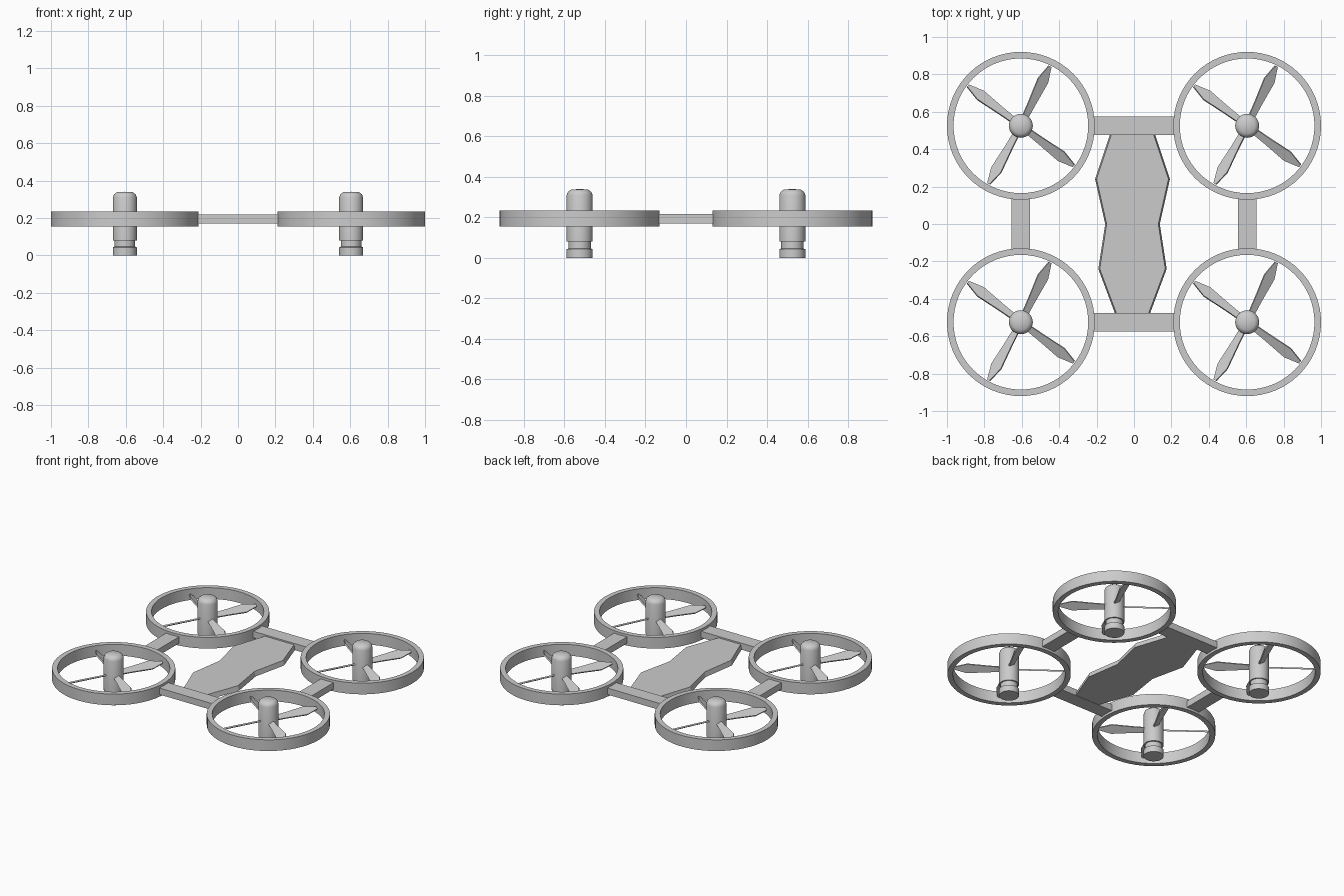
import bpy
import bmesh
from math import cos, sin, radians, tau
from mathutils import Matrix, Vector

cube = bpy.data.objects.get("Cube")
if cube:
    bpy.data.objects.remove(cube)

grey = bpy.data.materials.new("light_grey")
grey.use_nodes = True
grey.diffuse_color = (0.6, 0.6, 0.6, 1)
grey.node_tree.nodes["Principled BSDF"].inputs["Base Color"].default_value = (0.6, 0.6, 0.6, 1)

ROTOR_X, ROTOR_Y, MID_Z = 0.605, 0.525, 0.194


def finish(name, bm, location=(0, 0, 0), smooth=False):
    bmesh.ops.recalc_face_normals(bm, faces=bm.faces)
    mesh = bpy.data.meshes.new(name)
    bm.to_mesh(mesh)
    bm.free()
    mesh.materials.append(grey)
    obj = bpy.data.objects.new(name, mesh)
    obj.location = location
    bpy.context.collection.objects.link(obj)
    if smooth:
        bpy.ops.object.select_all(action="DESELECT")
        obj.select_set(True)
        bpy.context.view_layer.objects.active = obj
        bpy.ops.object.shade_smooth_by_angle(angle=radians(35))
    return obj


def lathe(profile, steps, closed=False):
    """Spin a (radius, height) profile round the z axis."""
    bm = bmesh.new()
    verts = [bm.verts.new((r, 0, z)) for r, z in profile]
    edges = [bm.edges.new(pair) for pair in zip(verts, verts[1:])]
    if closed:
        edges.append(bm.edges.new((verts[-1], verts[0])))
    bmesh.ops.spin(bm, geom=verts + edges, axis=(0, 0, 1), cent=(0, 0, 0),
                   angle=tau, steps=steps, use_duplicate=False)
    bmesh.ops.remove_doubles(bm, verts=bm.verts, dist=0.0001)
    return bm


def slab(outline, bottom, top, inset=0):
    """Extrude a flat outline upward, with an optional narrower top."""
    bm = bmesh.new()
    base = bm.faces.new([bm.verts.new((x, y, bottom)) for x, y in outline])
    up = bmesh.ops.extrude_face_region(bm, geom=[base], use_keep_orig=True)["geom"]
    for v in up:
        if isinstance(v, bmesh.types.BMVert):
            v.co.z = top
            v.co.x -= inset if v.co.x > 0 else -inset
    return bm


def box(name, location, size):
    bm = bmesh.new()
    bmesh.ops.create_cube(bm, size=1, matrix=Matrix.Diagonal((*size, 1)))
    finish(name, bm, location)


# Propeller: pitched, diamond-ended blades
BLADE = [(0.03, -0.017), (0.13, -0.022), (0.27, -0.033), (0.355, -0.008),
         (0.355, 0.008), (0.27, 0.033), (0.13, 0.022), (0.03, 0.017)]


def propeller():
    bm = bmesh.new()
    for angle in (64, 143, 241, 323):
        blade = slab(BLADE, -0.005, 0.005)
        pose = Matrix.Rotation(radians(angle), 4, "Z") @ Matrix.Rotation(radians(30), 4, "X")
        blade.transform(pose)
        part = bpy.data.meshes.new("blade_part")
        blade.to_mesh(part)
        blade.free()
        bm.from_mesh(part)
        bpy.data.meshes.remove(part)
    return bm


# Motor with rounded cap on top and grooved foot
MOTOR = [(0, 0), (0.064, 0), (0.064, 0.043), (0.055, 0.047), (0.055, 0.08),
         (0.064, 0.08), (0.064, 0.31), (0.058, 0.326), (0.042, 0.338), (0, 0.34)]
RING = [(0.36, 0.155), (0.395, 0.155), (0.395, 0.234), (0.36, 0.234)]

for end, sy in (("front", -1), ("back", 1)):
    for side, sx in (("right", -1), ("left", 1)):
        spot = Vector((sx * ROTOR_X, sy * ROTOR_Y, 0))
        tag = f"{end}_{side}"
        finish(f"{tag}_guard_ring", lathe(RING, 64, closed=True), spot, True)
        finish(f"{tag}_motor", lathe(MOTOR, 32), spot, True)
        finish(f"{tag}_propeller", propeller(), spot + Vector((0, 0, MID_Z)))

# Frame arms joining the rings
for name, sign in (("front", -1), ("back", 1)):
    box(f"{name}_arm", (0, sign * ROTOR_Y, MID_Z), (0.46, 0.1, 0.046))
for name, sign in (("right", -1), ("left", 1)):
    box(f"{name}_arm", (sign * ROTOR_X, 0, MID_Z), (0.1, 0.3, 0.046))

# Central wavy body plate
HALF = [(0.093, -0.48), (0.183, -0.24), (0.146, 0), (0.2, 0.24), (0.12, 0.48)]
outline = HALF + [(-x, y) for x, y in reversed(HALF)]
finish("body_plate", slab(outline, 0.173, 0.207, inset=0.008), (-0.008, 0, 0))
